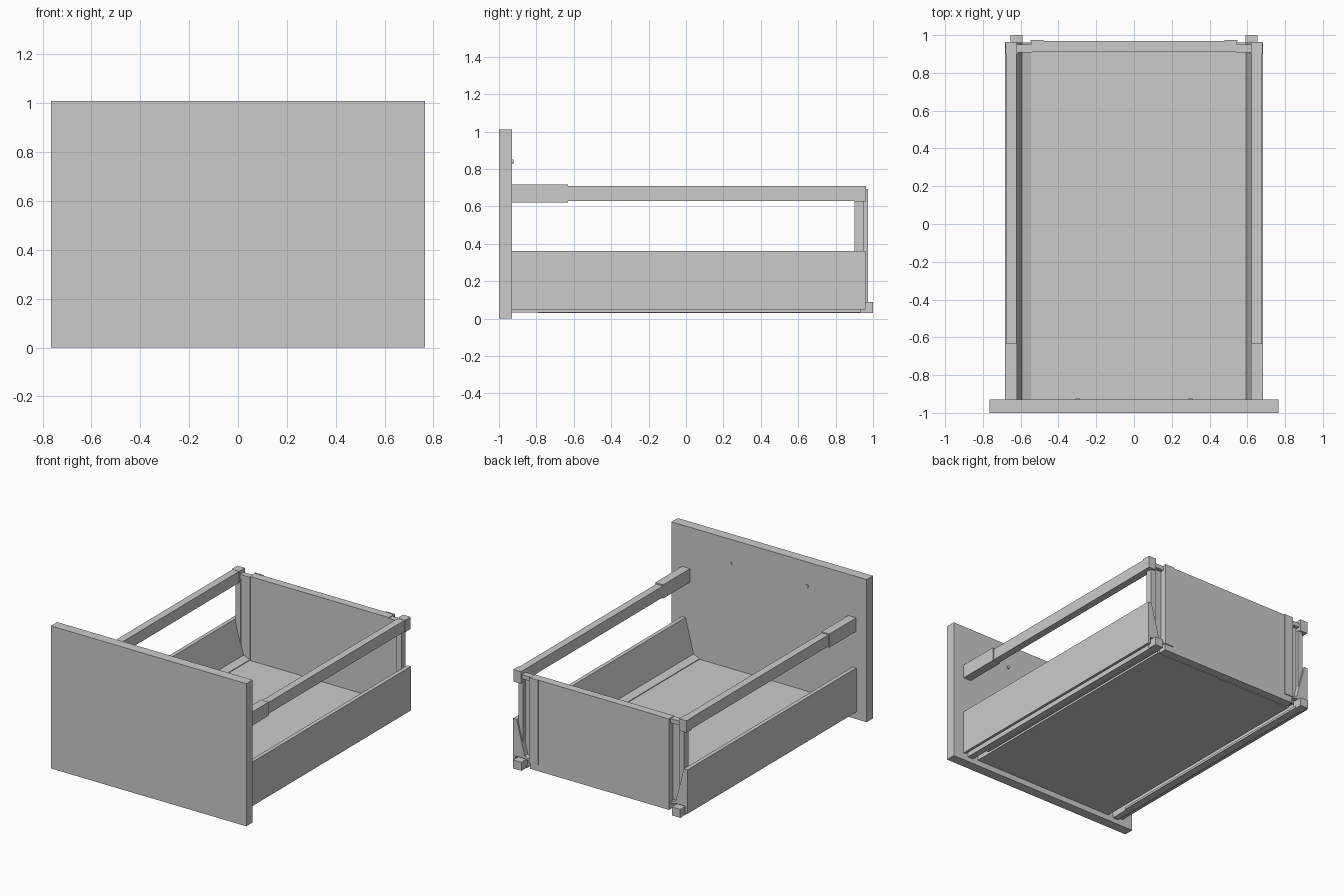
import bpy, bmesh, math

if "Cube" in bpy.data.objects:
    bpy.data.objects.remove(bpy.data.objects["Cube"])


def box(name, x, y, z):
    """Axis-aligned box from (min, max) ranges."""
    return prism(name, [(x[0], z[0]), (x[1], z[0]), (x[1], z[1]), (x[0], z[1])], y)


def prism(name, profile, y):
    """Extrude an x-z profile along y."""
    bm = bmesh.new()
    face = bm.faces.new([bm.verts.new((px, y[0], pz)) for px, pz in profile])
    ext = bmesh.ops.extrude_face_region(bm, geom=[face])
    verts = [v for v in ext["geom"] if isinstance(v, bmesh.types.BMVert)]
    bmesh.ops.translate(bm, vec=(0, y[1] - y[0], 0), verts=verts)
    bmesh.ops.recalc_face_normals(bm, faces=bm.faces)
    mesh = bpy.data.meshes.new(name)
    bm.to_mesh(mesh)
    bm.free()
    ob = bpy.data.objects.new(name, mesh)
    bpy.context.collection.objects.link(ob)
    return ob


def mirrored(ob):
    """Repeat a right-hand part on the left."""
    mod = ob.modifiers.new("mirror_x", 'MIRROR')
    mod.use_axis[0] = True
    return ob


# Main panels
box("front_panel", (-0.765, 0.765), (-1.0, -0.93), (0.0, 1.01))
box("floor_panel", (-0.56, 0.56), (-0.93, 0.91), (0.04, 0.095))
box("back_panel", (-0.545, 0.545), (0.91, 0.968), (0.045, 0.69))

# Hollow side walls: upright outside, leaning inside, ledge over the floor
wall = [(0.683, 0.05), (0.683, 0.362), (0.655, 0.362), (0.592, 0.12),
        (0.545, 0.1), (0.545, 0.09), (0.60, 0.1), (0.665, 0.1), (0.665, 0.05)]
mirrored(prism("side_wall", wall, (-0.93, 0.96)))

# Runners under the side walls, with a thin slide below the front
mirrored(box("runner", (0.59, 0.655), (0.93, 1.0), (0.03, 0.09)))
mirrored(box("runner_slide", (0.60, 0.645), (-0.93, 0.93), (0.034, 0.085)))
mirrored(box("runner_lip", (0.585, 0.60), (-0.79, 0.95), (0.03, 0.045)))

# Gallery rails with front sleeves and rear caps
mirrored(box("gallery_rail", (0.622, 0.674), (-0.64, 0.91), (0.628, 0.708)))
mirrored(box("rail_sleeve", (0.62, 0.682), (-0.93, -0.63), (0.62, 0.717)))
mirrored(box("rail_rear_cap", (0.62, 0.679), (0.90, 0.963), (0.625, 0.71)))

# Brackets holding the back panel to the walls and rails
mirrored(box("back_post", (0.612, 0.65), (0.90, 0.948), (0.10, 0.63)))
mirrored(box("back_flange", (0.54, 0.612), (0.908, 0.925), (0.08, 0.685)))
mirrored(box("back_bridge", (0.54, 0.63), (0.908, 0.95), (0.655, 0.685)))
mirrored(box("back_plate", (0.478, 0.548), (0.966, 0.974), (0.09, 0.692)))

# Small screw heads inside the front panel
for x in (-0.3, 0.3):
    ring = [(x + 0.011 * math.cos(i * math.tau / 12),
             0.84 + 0.011 * math.sin(i * math.tau / 12)) for i in range(12)]
    prism("screw_head", ring, (-0.932, -0.923))
